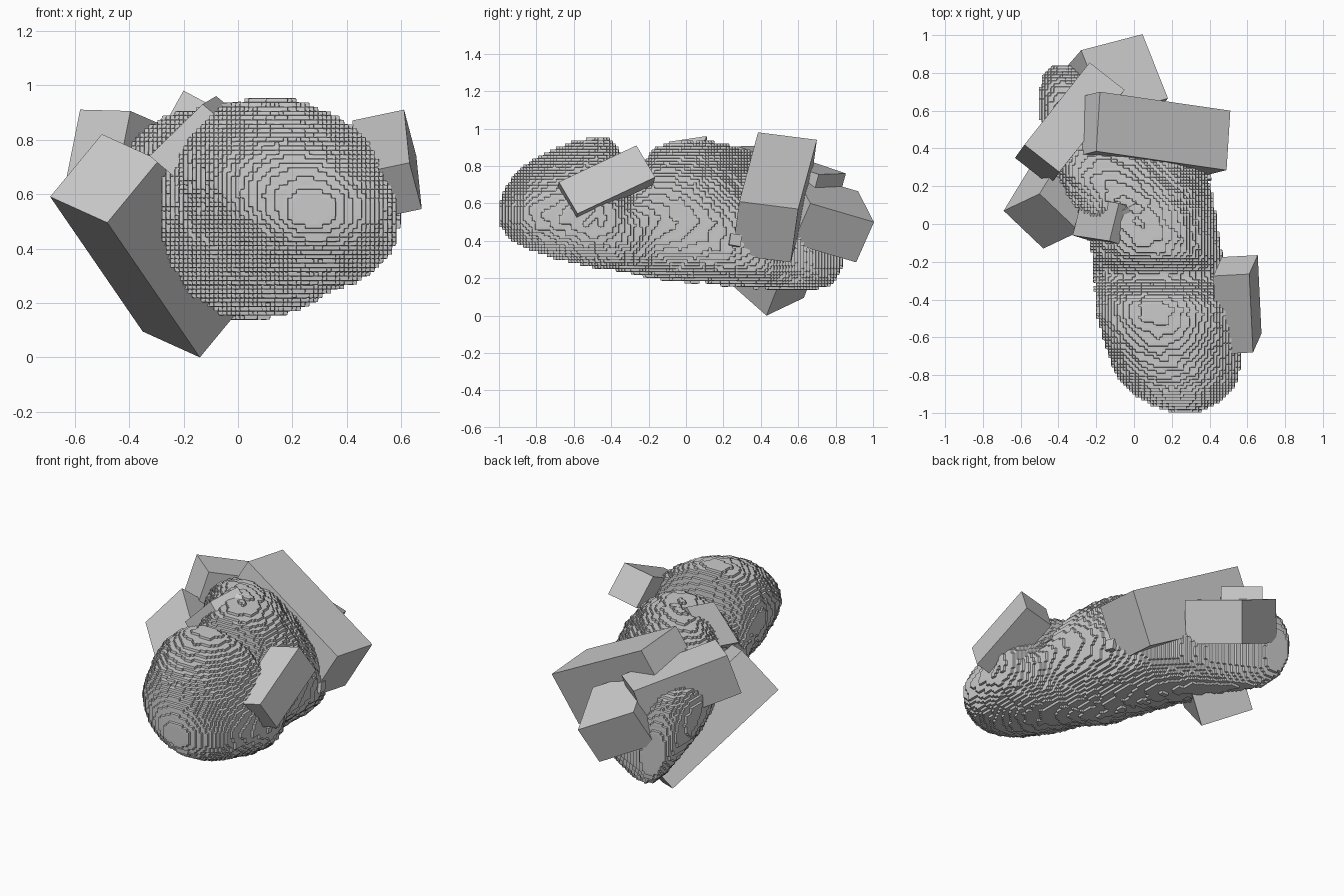
import bpy, bmesh, math, random
from mathutils import Vector, Matrix

if "Cube" in bpy.data.objects:
    bpy.data.objects.remove(bpy.data.objects["Cube"])

random.seed(4)


def finish(bm, name):
    bmesh.ops.recalc_face_normals(bm, faces=bm.faces[:])
    me = bpy.data.meshes.new(name)
    bm.to_mesh(me)
    bm.free()
    ob = bpy.data.objects.new(name, me)
    bpy.context.collection.objects.link(ob)
    return ob


def slab(name, corner, u, v, w):
    """Tilted box from one corner and its three edge vectors."""
    u, v, w, c = Vector(u), Vector(v), Vector(w), Vector(corner)
    m = Matrix((u, v, w)).transposed().to_4x4()
    m.translation = c + (u + v + w) / 2
    bm = bmesh.new()
    bmesh.ops.create_cube(bm, size=1)
    bmesh.ops.transform(bm, matrix=m, verts=bm.verts[:])
    return finish(bm, name)


def spline(p0, p1, p2, p3, t):
    """Smooth curve between p1 and p2, allowing for uneven y spacing."""
    h = p2[0] - p1[0]
    out = [p1[0] + h * t]
    for k in range(1, len(p1)):
        m1 = (p2[k] - p0[k]) / (p2[0] - p0[0]) * h
        m2 = (p3[k] - p1[k]) / (p3[0] - p1[0]) * h
        out.append((2*t**3 - 3*t*t + 1) * p1[k] + (t**3 - 2*t*t + t) * m1
                   + (3*t*t - 2*t**3) * p2[k] + (t**3 - t*t) * m2)
    return out


# Rock body sections: y, centre x, half width, bottom z, top z, leftward lean of the top
stations = [
    (-1.00, .27, .07, .49, .60, .00),
    (-.95, .26, .18, .42, .71, .03),
    (-.85, .24, .29, .36, .81, .06),
    (-.70, .22, .34, .31, .89, .08),
    (-.50, .20, .385, .26, .95, .09),
    (-.39, .19, .38, .245, .93, .09),
    (-.28, .15, .36, .225, .76, .06),
    (-.16, .12, .34, .20, .90, .04),
    (.05, .07, .36, .18, .93, .06),
    (.25, -.01, .38, .16, .91, .12),
    (.45, -.09, .36, .14, .83, .14),
    (.65, -.22, .26, .14, .75, .12),
    (.78, -.33, .14, .17, .66, .06),
    (.84, -.36, .07, .26, .52, .02),
]

# Lofted rock body, turned into stepped blocks with slightly worn edges
STEPS, SIDES = 5, 48
rows = []
for i in range(len(stations) - 1):
    q = [stations[max(0, min(len(stations) - 1, i + d))] for d in (-1, 0, 1, 2)]
    rows += [spline(*q, s / STEPS) for s in range(STEPS)]
rows.append(stations[-1])
bm = bmesh.new()
rings = []
for y, xc, hw, lo, hi, lean in rows:
    ring = []
    for k in range(SIDES):
        a = 2 * math.pi * k / SIDES
        r = 1 + random.uniform(-.022, .022)
        x = xc + hw * r * math.cos(a) - lean * math.sin(a)
        ring.append(bm.verts.new((x, y, (lo + hi) / 2 + (hi - lo) / 2 * r * math.sin(a))))
    rings.append(ring)
for r0, r1 in zip(rings, rings[1:]):
    for k in range(SIDES):
        n = (k + 1) % SIDES
        bm.faces.new((r0[k], r0[n], r1[n], r1[k]))
bm.faces.new(rings[0])
bm.faces.new(rings[-1])
body = finish(bm, "rock_body")
rm = body.modifiers.new("Blocks", 'REMESH')
rm.mode = 'BLOCKS'
rm.octree_depth = 7
rm.scale = 0.9
sm = body.modifiers.new("Worn", 'SMOOTH')
sm.factor = 0.5
sm.iterations = 1

# Large tilted blocks around the rear
slab("lower_left_block", (-.69, .07, .59), (.19, .09, .23), (.21, -.20, -.095), (.34, .56, -.495))
slab("upper_cross_block", (-.20, .385, .98), (.69, -.10, -.37), (.02, .315, -.04), (-.16, -.04, -.285))
slab("upper_left_block", (-.58, .42, .91), (.345, .435, -.15), (.185, -.145, -.005), (-.05, -.07, -.25))
slab("rear_block", (.18, .665, .60), (-.135, .34, -.10), (-.325, -.085, .165), (-.083, -.095, -.215))

# Blocks on the front lobe and neck
slab("right_block", (.61, -.265, .91), (-.19, -.01, -.04), (.045, .10, -.17), (.02, -.415, -.195))
slab("neck_block", (-.325, -.06, .74), (.195, -.03, .19), (.13, -.04, -.11), (.05, .20, .03))

# Small embedded chips
slab("top_chip", (-.08, .03, .86), (.11, .06, .01), (-.02, .05, .03), (0, -.03, .04))
slab("side_chip", (.35, .22, .37), (.06, .01, .01), (-.01, .06, -.01), (0, .01, .06))
